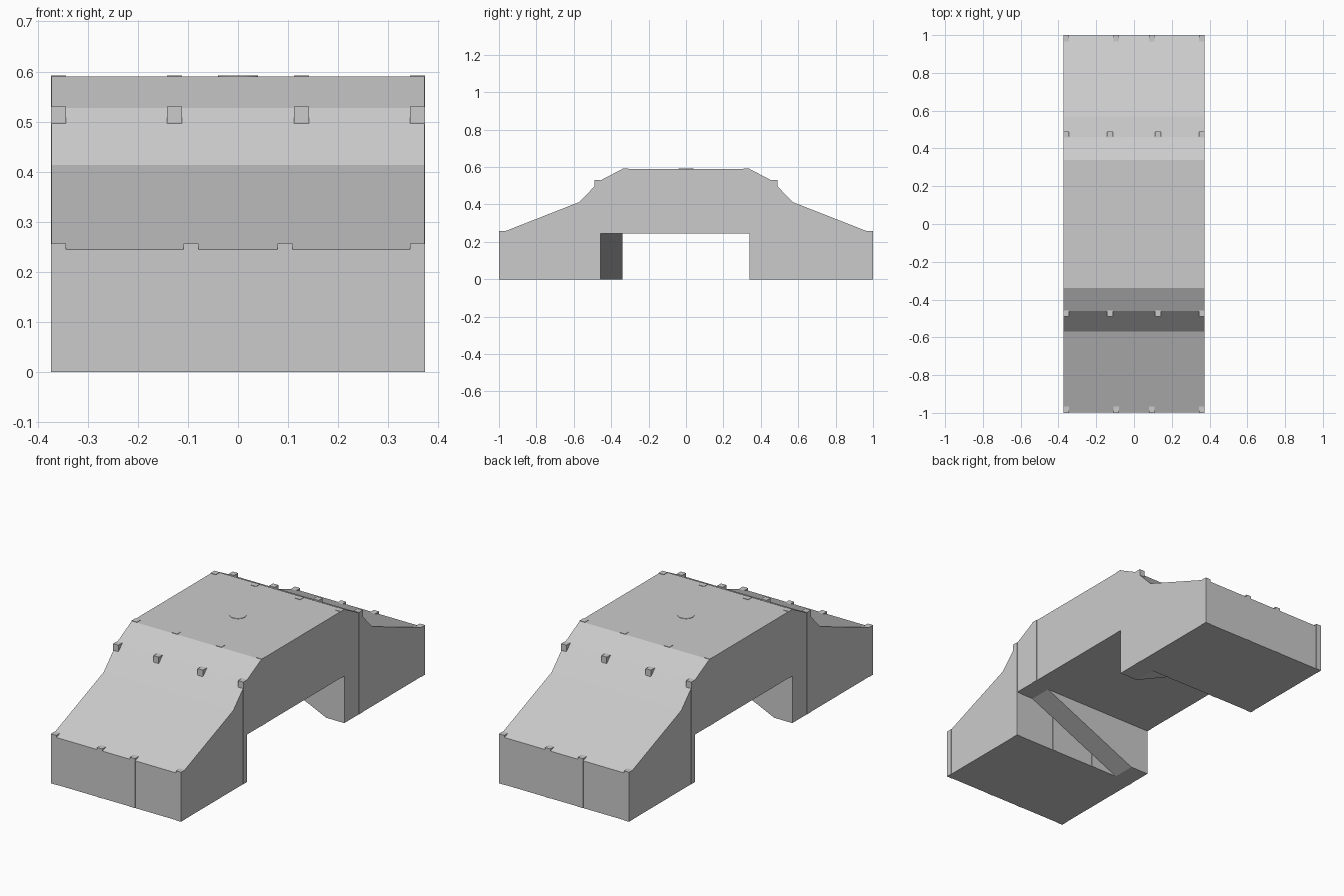
import bpy, bmesh
from mathutils import Vector

if "Cube" in bpy.data.objects:
    bpy.data.objects.remove(bpy.data.objects["Cube"])

HW = 0.372      # half width of the body


def prism(name, points, direction):
    """Extrude a flat outline along a direction vector."""
    bm = bmesh.new()
    face = bm.faces.new([bm.verts.new(p) for p in points])
    new = bmesh.ops.extrude_face_region(bm, geom=[face])
    moved = [v for v in new["geom"] if isinstance(v, bmesh.types.BMVert)]
    bmesh.ops.translate(bm, verts=moved, vec=Vector(direction))
    bmesh.ops.recalc_face_normals(bm, faces=bm.faces)
    mesh = bpy.data.meshes.new(name)
    bm.to_mesh(mesh)
    bm.free()
    obj = bpy.data.objects.new(name, mesh)
    bpy.context.collection.objects.link(obj)
    return obj


def post(name, x, y, z0, z1):
    """Square post, given as x and y ranges and bottom and top heights."""
    (xa, xb), (ya, yb) = x, y
    base = [(xa, ya, z0), (xb, ya, z0), (xb, yb, z0), (xa, yb, z0)]
    prism(name, base, (0, 0, z1 - z0))


# Arched body: side outline extruded across the width
half = [(0.46, 0.245), (0.46, 0), (0.998, 0), (0.998, 0.245),
        (0.57, 0.413), (0.46, 0.527), (0.34, 0.59)]
outline = half + [(-y, z) for y, z in reversed(half)]
prism("bridge_body", [(-HW, y, z) for y, z in outline], (2 * HW, 0, 0))

# Slanted braces on the inner leg faces, turned half round for the other leg
brace = [(-HW, 0), (-0.268, 0), (0.272, 0.245), (-HW, 0.245)]
for s, side in ((1, "front"), (-1, "back")):
    prism(side + "_leg_brace", [(s * x, -0.46 * s, z) for x, z in brace],
          (0, 0.12 * s, 0))

# Rows of posts, each slightly proud of the surface
outer = (0.343, 0.3735)
rows = [("end_post", (0.967, 1.0), 0, 0.257, (0.079, 0.109)),
        ("slope_post", (0.458, 0.49), 0, 0.53, (0.112, 0.142)),
        ("crown_post", (0.308, 0.339), 0.245, 0.592, (0.112, 0.142))]
for name, (ya, yb), z0, z1, inner in rows:
    for xa, xb in (outer, inner):
        for sx in (-1, 1):
            for sy in (-1, 1):
                post(name, sorted((sx * xa, sx * xb)),
                     sorted((sy * ya, sy * yb)), z0, z1)

# Thin round plate in the middle of the top
bpy.ops.mesh.primitive_cylinder_add(vertices=24, radius=0.04, depth=0.012,
                                    location=(0, 0, 0.586))
bpy.context.object.name = "top_plate"
